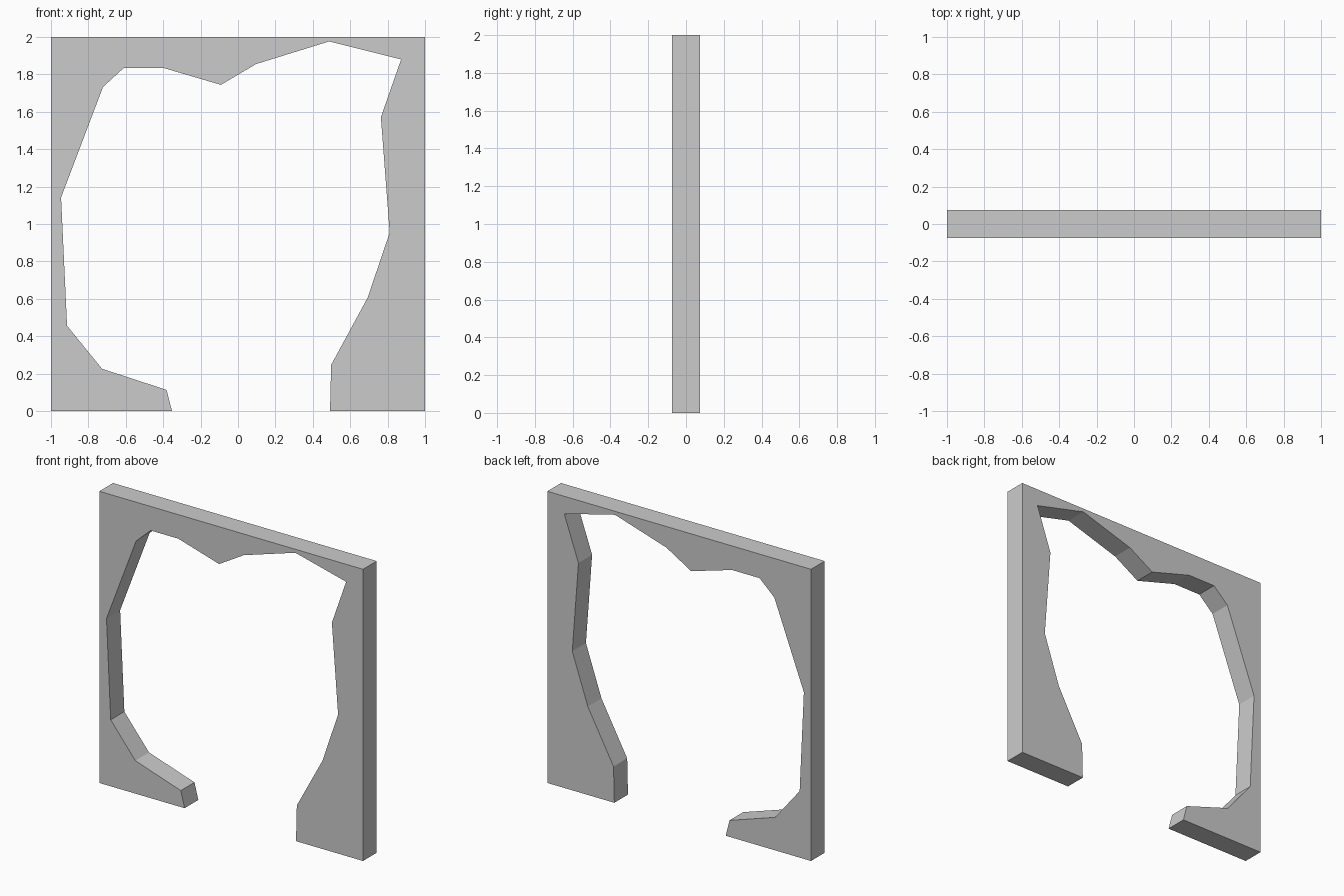
import bpy
import bmesh

if "Cube" in bpy.data.objects:
    bpy.data.objects.remove(bpy.data.objects["Cube"])

HALF_DEPTH = 0.074

# Ragged opening, from the left foot over the top to the right foot (x, z)
opening = [
    (-0.353, 0), (-0.382, 0.113), (-0.727, 0.226), (-0.914, 0.456),
    (-0.946, 1.142), (-0.722, 1.732), (-0.61, 1.835), (-0.401, 1.835),
    (-0.091, 1.744), (0.096, 1.855), (0.487, 1.976), (0.872, 1.88),
    (0.764, 1.571), (0.811, 0.954), (0.693, 0.606), (0.498, 0.247),
    (0.492, 0),
]

# Square outer edge closes the outline
outer = [(1, 0), (1, 2), (-1, 2), (-1, 0)]

# Wall slab: extrude the outline through its thickness
bm = bmesh.new()
face = bm.faces.new([bm.verts.new((x, -HALF_DEPTH, z)) for x, z in opening + outer])
result = bmesh.ops.extrude_face_region(bm, geom=[face], use_keep_orig=True)
moved = [v for v in result["geom"] if isinstance(v, bmesh.types.BMVert)]
bmesh.ops.translate(bm, verts=moved, vec=(0, 2 * HALF_DEPTH, 0))
bmesh.ops.recalc_face_normals(bm, faces=bm.faces)

mesh = bpy.data.meshes.new("broken_wall")
bm.to_mesh(mesh)
bm.free()
wall = bpy.data.objects.new("broken_wall", mesh)
bpy.context.collection.objects.link(wall)
